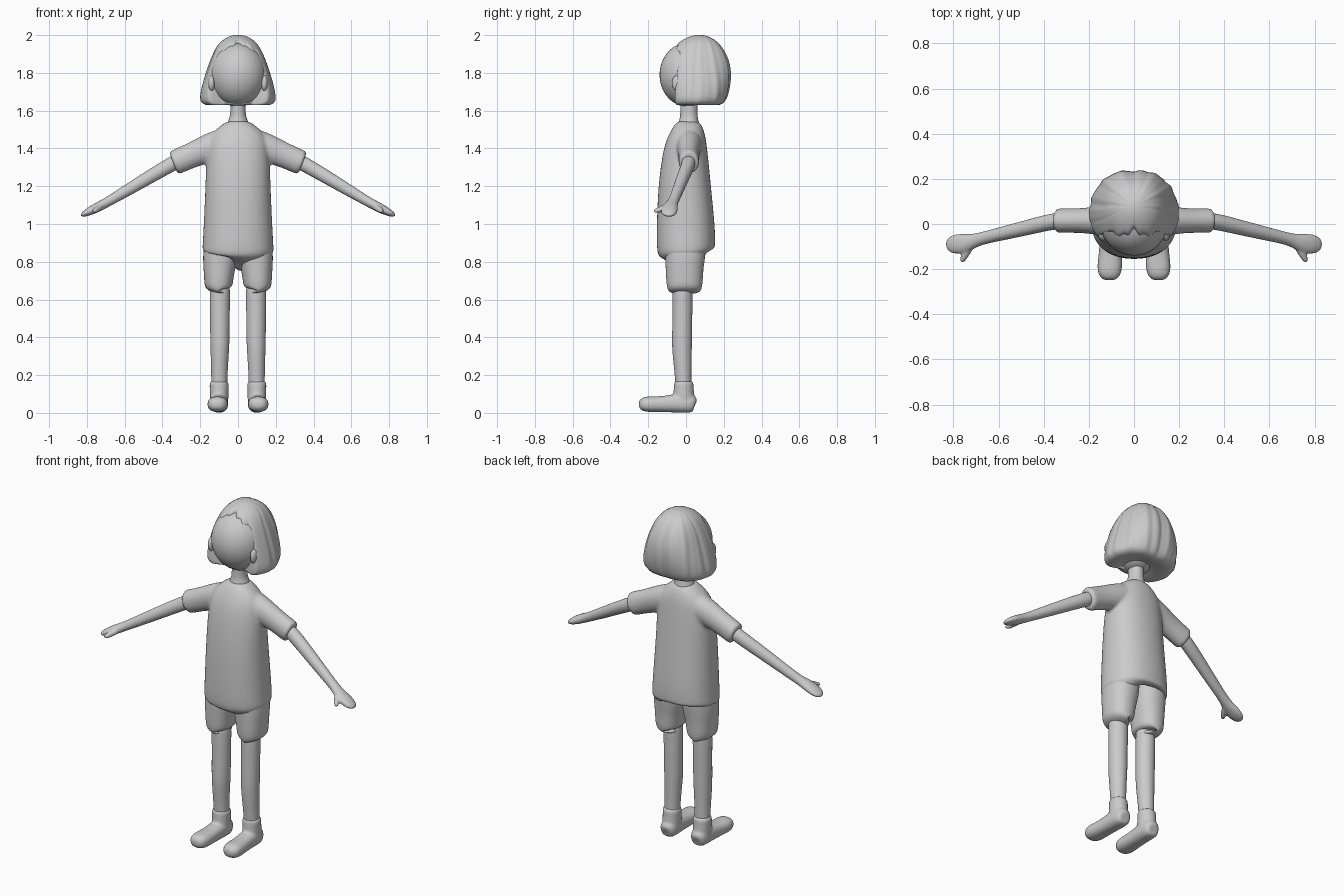
import bpy, bmesh
from math import sin, cos, pi, radians
from mathutils import Vector, Matrix


def loft(bm, rings, n=2.0, segs=20):
    """Closed tube through rings (x, y, z, a, b); b lies along y (or x for tubes running along y)."""
    pts = [Vector(r[:3]) for r in rings]
    loops = []
    for i, r in enumerate(rings):
        t = (pts[min(i + 1, len(pts) - 1)] - pts[max(i - 1, 0)]).normalized()
        ref = Vector((1, 0, 0)) if abs(t.y) > 0.75 else Vector((0, 1, 0))
        u = (ref - t * ref.dot(t)).normalized()
        v = t.cross(u)
        loop = []
        for k in range(segs):
            c, s = cos(2 * pi * k / segs), sin(2 * pi * k / segs)
            q = (abs(c) ** n + abs(s) ** n) ** (-1 / n)
            loop.append(bm.verts.new(pts[i] + v * (r[3] * c * q) + u * (r[4] * s * q)))
        loops.append(loop)
    skin(bm, loops)


def skin(bm, loops):
    m = len(loops[0])
    for p, q in zip(loops, loops[1:]):
        for k in range(m):
            bm.faces.new((p[k], p[(k + 1) % m], q[(k + 1) % m], q[k]))
    bm.faces.new(loops[0][::-1])
    bm.faces.new(loops[-1])


def finish(name, bm, mirror=False, sub=2, voxel=0, smooth=4):
    bmesh.ops.recalc_face_normals(bm, faces=bm.faces)
    me = bpy.data.meshes.new(name)
    bm.to_mesh(me)
    bm.free()
    for p in me.polygons:
        p.use_smooth = True
    ob = bpy.data.objects.new(name, me)
    bpy.context.collection.objects.link(ob)
    if sub:
        ob.modifiers.new("subdivide", "SUBSURF").levels = sub
        ob.modifiers["subdivide"].render_levels = sub
    if voxel:
        r = ob.modifiers.new("blend", "REMESH")
        r.mode, r.voxel_size, r.use_smooth_shade = "VOXEL", voxel, True
        s = ob.modifiers.new("relax", "SMOOTH")
        s.factor, s.iterations = 0.5, smooth
    if mirror:
        md = ob.modifiers.new("mirror", "MIRROR")
        md.use_mirror_merge = False
    return ob


def ball(bm, loc, size):
    bmesh.ops.create_uvsphere(bm, u_segments=40, v_segments=24, radius=1,
                              matrix=Matrix.Translation(loc) @ Matrix.Diagonal((*size, 1)))


# Head
bm = bmesh.new()
ball(bm, (0, 0.01, 1.79), (0.15, 0.15, 0.17))
finish("head", bm, sub=0)

# Ears
bm = bmesh.new()
ball(bm, (0.14, -0.045, 1.745), (0.018, 0.03, 0.042))
finish("ear", bm, mirror=True, sub=0)

# Neck
bm = bmesh.new()
loft(bm, [(0, 0.015, 1.48, 0.06, 0.06), (0, 0.015, 1.54, 0.058, 0.055), (0, 0.015, 1.565, 0.042, 0.046),
          (0, 0.015, 1.61, 0.041, 0.046), (0, 0.015, 1.68, 0.041, 0.046)])
finish("neck", bm)

# Bob haircut: rings of (z, half width, front y, back y), pushed in where the face shows
bm = bmesh.new()
profile = [(1.65, 0.06, -0.02, 0.10), (1.628, 0.12, -0.07, 0.14), (1.628, 0.18, -0.11, 0.185),
           (1.65, 0.203, -0.125, 0.21), (1.70, 0.197, -0.135, 0.228), (1.76, 0.182, -0.14, 0.238),
           (1.82, 0.163, -0.14, 0.238), (1.87, 0.145, -0.125, 0.226), (1.91, 0.128, -0.10, 0.208),
           (1.945, 0.11, -0.065, 0.185), (1.975, 0.082, -0.025, 0.155), (1.995, 0.045, 0.025, 0.115),
           (2.001, 0.015, 0.055, 0.085)]
M = 96
loops = []
for z, w, f, b in profile:
    cy, d = (f + b) / 2, (b - f) / 2
    opening = radians(55) * max(0, min(1, (1.965 - z) / 0.1))
    loop = []
    for k in range(M):
        a = 2 * pi * (k + 0.5) / M
        away = min(a, 2 * pi - a)
        dx, dy = sin(a), -cos(a)
        n = 2.0 + 0.7 * max(0, dy)
        r = (abs(dx / w) ** n + abs(dy / d) ** n) ** (-1 / n)
        if away < opening:
            r *= 1 - 0.4 * min(1, (opening - away) / radians(8))
        elif away > radians(75) and z > 1.63:
            r *= 1 + 0.012 * sin(15 * a) + 0.008 * sin(26 * a + 1)
            if away > radians(176):
                r *= 0.965
        loop.append(bm.verts.new((dx * r, cy + dy * r, z)))
    loops.append(loop)
skin(bm, loops)
finish("bob_hair", bm, sub=1)

# Shirt body and both sleeves, blended together
bm = bmesh.new()
loft(bm, [(0, 0.005, 0.838, 0.165, 0.125), (0, 0.003, 0.838, 0.19, 0.15), (0, 0, 0.86, 0.191, 0.155),
          (0, 0, 0.95, 0.185, 0.157), (0, -0.005, 1.1, 0.178, 0.148), (0, -0.007, 1.22, 0.173, 0.138),
          (0, -0.005, 1.33, 0.17, 0.126), (0, 0.0, 1.42, 0.162, 0.112), (0, 0.01, 1.475, 0.145, 0.095),
          (0, 0.013, 1.515, 0.10, 0.078), (0, 0.015, 1.54, 0.065, 0.06), (0, 0.015, 1.545, 0.04, 0.04)], n=2.3)
for s in (1, -1):
    loft(bm, [(s * 0.05, 0.015, 1.44, 0.075, 0.07), (s * 0.12, 0.015, 1.415, 0.08, 0.07),
              (s * 0.2, 0.015, 1.383, 0.072, 0.058), (s * 0.27, 0.015, 1.353, 0.066, 0.054),
              (s * 0.33, 0.015, 1.327, 0.067, 0.056), (s * 0.343, 0.015, 1.322, 0.064, 0.053),
              (s * 0.343, 0.015, 1.322, 0.04, 0.035)])
finish("shirt", bm, voxel=0.009, smooth=5)

# Arm with mitten hand and thumb
bm = bmesh.new()
loft(bm, [(0.28, 0.018, 1.355, 0.04, 0.037), (0.36, 0.013, 1.312, 0.04, 0.037),
          (0.48, -0.018, 1.242, 0.036, 0.034), (0.60, -0.046, 1.17, 0.031, 0.03),
          (0.69, -0.068, 1.117, 0.026, 0.027), (0.725, -0.08, 1.098, 0.026, 0.037),
          (0.765, -0.088, 1.078, 0.025, 0.046), (0.80, -0.09, 1.06, 0.02, 0.043),
          (0.825, -0.09, 1.048, 0.012, 0.03), (0.833, -0.09, 1.044, 0.004, 0.01)])
loft(bm, [(0.715, -0.085, 1.10, 0.016, 0.016), (0.735, -0.115, 1.085, 0.018, 0.018),
          (0.752, -0.145, 1.074, 0.016, 0.016), (0.762, -0.163, 1.068, 0.012, 0.012),
          (0.764, -0.17, 1.066, 0.004, 0.004)], segs=12)
finish("arm", bm, mirror=True, voxel=0.006, smooth=3)

# Shorts legs
bm = bmesh.new()
loft(bm, [(0.098, -0.008, 0.66, 0.05, 0.05), (0.1, -0.008, 0.64, 0.058, 0.075),
          (0.103, -0.008, 0.648, 0.071, 0.09), (0.103, -0.008, 0.69, 0.076, 0.097),
          (0.1, -0.008, 0.76, 0.083, 0.1), (0.094, -0.005, 0.82, 0.093, 0.106),
          (0.09, 0, 0.9, 0.09, 0.11), (0.09, 0, 0.95, 0.08, 0.1)], n=2.3)
finish("shorts_leg", bm, mirror=True)

# Legs
bm = bmesh.new()
loft(bm, [(0.096, -0.018, 0.72, 0.055, 0.054), (0.096, -0.018, 0.6, 0.054, 0.053),
          (0.096, -0.02, 0.45, 0.052, 0.053), (0.096, -0.022, 0.35, 0.051, 0.054),
          (0.098, -0.018, 0.25, 0.045, 0.047), (0.099, -0.014, 0.17, 0.043, 0.043),
          (0.099, -0.012, 0.1, 0.043, 0.043)])
finish("leg", bm, mirror=True)

# Shoes: sole-and-toe run plus ankle collar
bm = bmesh.new()
loft(bm, [(0.1, 0.05, 0.045, 0.02, 0.02), (0.1, 0.047, 0.047, 0.042, 0.038), (0.1, 0.02, 0.05, 0.05, 0.05),
          (0.102, -0.05, 0.052, 0.05, 0.05), (0.104, -0.12, 0.046, 0.042, 0.05),
          (0.107, -0.18, 0.046, 0.042, 0.056), (0.109, -0.22, 0.046, 0.04, 0.052),
          (0.11, -0.243, 0.045, 0.028, 0.036), (0.11, -0.25, 0.045, 0.01, 0.014)], n=2.5)
loft(bm, [(0.1, -0.008, 0.03, 0.05, 0.055), (0.1, -0.012, 0.09, 0.05, 0.058),
          (0.1, -0.012, 0.125, 0.05, 0.053), (0.1, -0.012, 0.155, 0.052, 0.053),
          (0.1, -0.012, 0.168, 0.047, 0.048), (0.1, -0.012, 0.17, 0.03, 0.03)])
finish("shoe", bm, mirror=True, voxel=0.007, smooth=4)
